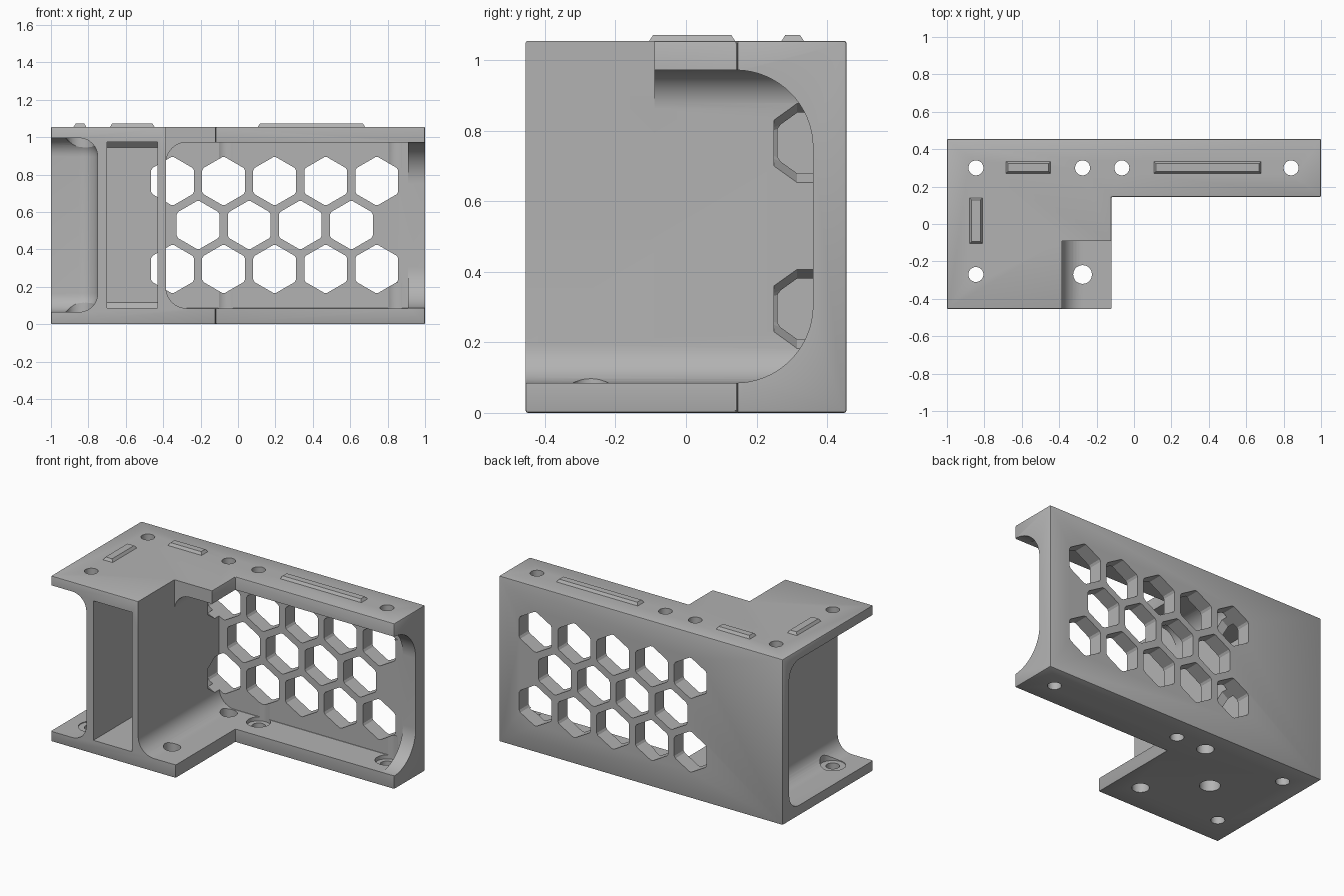
import bpy, bmesh, math
from mathutils import Matrix, Vector

old = bpy.data.objects.get("Cube")
if old:
    bpy.data.objects.remove(old, do_unlink=True)

grey = bpy.data.materials.new("light_grey")
grey.use_nodes = True
colour = (0.45, 0.45, 0.45, 1)
grey.diffuse_color = colour
grey.node_tree.nodes["Principled BSDF"].inputs["Base Color"].default_value = colour


def to_object(name, bm):
    bmesh.ops.recalc_face_normals(bm, faces=bm.faces)
    mesh = bpy.data.meshes.new(name)
    bm.to_mesh(mesh)
    bm.free()
    mesh.materials.append(grey)
    ob = bpy.data.objects.new(name, mesh)
    bpy.context.collection.objects.link(ob)
    return ob


def box(name, lo, hi, rounds=()):
    """Box whose edges shared by two sides, such as '+x-z', can be rounded."""
    lo, hi = Vector(lo), Vector(hi)
    bm = bmesh.new()
    bmesh.ops.create_cube(bm, size=1)
    for v in bm.verts:
        v.co = [hi[i] if v.co[i] > 0 else lo[i] for i in range(3)]

    def on_side(e, side):
        axis = "xyz".index(side[1])
        limit = (hi if side[0] == "+" else lo)[axis]
        return all(abs(v.co[axis] - limit) < 1e-4 for v in e.verts)

    for keys, radius, segments in rounds:
        edges = [e for e in bm.edges
                 if any(on_side(e, k[:2]) and on_side(e, k[2:]) for k in keys)]
        bmesh.ops.bevel(bm, geom=edges, offset=radius, segments=segments,
                        profile=0.5, affect='EDGES', clamp_overlap=True)
    return to_object(name, bm)


def cylinder(name, x, y, radius, z0, z1):
    bm = bmesh.new()
    bmesh.ops.create_cone(bm, cap_ends=True, segments=32, radius1=radius, radius2=radius,
                          depth=z1 - z0, matrix=Matrix.Translation((x, y, (z0 + z1) / 2)))
    return to_object(name, bm)


def hexagon(x, z, radius=0.128):
    """Hexagonal cutter through the back wall with a tapered front end."""
    bm = bmesh.new()
    rings = []
    for y, r in ((0.25, radius - 0.045), (0.315, radius), (0.6, radius)):
        ring = []
        for i in range(6):
            # each corner is clipped a little
            for turn in (-0.06, 0.06):
                a = math.pi / 6 + i * math.pi / 3 + turn
                ring.append(bm.verts.new((x + r * math.cos(a), y, z + r * math.sin(a))))
        rings.append(ring)
    n = len(rings[0])
    for a, b in zip(rings, rings[1:]):
        for i in range(n):
            bm.faces.new((a[i], a[(i + 1) % n], b[(i + 1) % n], b[i]))
    bm.faces.new(rings[0])
    bm.faces.new(rings[-1])
    return to_object("hex_cutter", bm)


# Main body: L-shaped block with softened edges
H = 1.055
outline = [(-1, -.455), (-.12, -.455), (-.12, .145), (1, .145), (1, .455), (-1, .455)]
bm = bmesh.new()
base = bm.faces.new([bm.verts.new((x, y, 0)) for x, y in outline])
top = bmesh.ops.extrude_face_region(bm, geom=[base])["geom"]
bmesh.ops.translate(bm, vec=(0, 0, H), verts=[v for v in top if isinstance(v, bmesh.types.BMVert)])
bmesh.ops.recalc_face_normals(bm, faces=bm.faces)
bmesh.ops.bevel(bm, geom=bm.edges[:], offset=0.007, segments=2, profile=0.5, affect='EDGES')
body = to_object("bracket_body", bm)

cutters = []

# Side pocket, open to the front and the right
cutters.append(box("side_pocket", (-1.2, -.7, .065), (-.75, .39, .995),
                   [(("+x-z", "+x+z", "+x+y", "+y-z", "+y+z"), .1, 10)]))
# Narrow front pocket
cutters.append(box("front_pocket", (-.7, -.7, .087), (-.43, .36, .975),
                   [(("+y-z", "+y+z"), .03, 1)]))
# Large bay: filleted against its wall, chamfered against the back
cutters.append(box("large_bay", (-.385, -.7, .085), (.91, .36, .972),
                   [(("-x-z", "-x+z"), .11, 10), (("+y-z", "+y+z"), .03, 1)]))
# Open end with large fillets, leaving a C-shaped rib
cutters.append(box("end_opening", (.85, -.7, .085), (1.2, .36, .972),
                   [(("+y-z", "+y+z"), .22, 16)]))
# Notch in the top plate
cutters.append(box("top_notch", (-.385, -.7, .5), (.1, -.09, 1.3)))

# Honeycomb in the back wall
pitch = 0.273
for z, first, count in ((.765, -.35, 5), (.53, -.213, 4), (.295, -.35, 5)):
    for i in range(count):
        cutters.append(hexagon(first + i * pitch, z))

# Screw holes in both plates, some with a wider seat inside
for x, y, low_radius, seat in ((-.845, .3, .04, .075), (-.845, -.27, .04, .075),
                               (-.275, .3, .05, 0), (-.065, .3, .04, .07),
                               (.84, .3, .04, .07), (-.275, -.27, .05, 0)):
    cutters.append(cylinder("low_hole", x, y, low_radius, -.1, .25))
    if y > 0 or x < -.5:
        cutters.append(cylinder("high_hole", x, y, .04, H - .25, H + .1))
    if seat:
        cutters.append(cylinder("low_seat", x, y, seat, .06, .22))
        cutters.append(cylinder("high_seat", x, y, seat, H - .22, H - .06))
# Middle hole in the base
cutters.append(cylinder("middle_hole", -.56, 0, .06, -.1, .25))

bpy.context.view_layer.objects.active = body
for cutter in cutters:
    mod = body.modifiers.new("cut", 'BOOLEAN')
    mod.operation = 'DIFFERENCE'
    mod.solver = 'EXACT'
    mod.object = cutter
    bpy.ops.object.modifier_apply(modifier=mod.name)
    bpy.data.objects.remove(cutter, do_unlink=True)

bpy.ops.object.select_all(action='DESELECT')
body.select_set(True)
bpy.ops.object.shade_smooth_by_angle(angle=math.radians(25))


# Raised locating bars with sloped sides
def locating_bar(name, x0, x1, y0, y1, slope=0.017):
    bar = box(name, (x0, y0, H - .01), (x1, y1, H + slope))
    middle = Vector(((x0 + x1) / 2, (y0 + y1) / 2))
    for v in bar.data.vertices:
        if v.co.z > H:
            for i in range(2):
                v.co[i] -= math.copysign(slope, v.co[i] - middle[i])


locating_bar("short_bar", -.69, -.44, .265, .34)
locating_bar("long_bar", .1, .685, .265, .34)
locating_bar("side_bar", -.885, -.805, -.11, .145)
